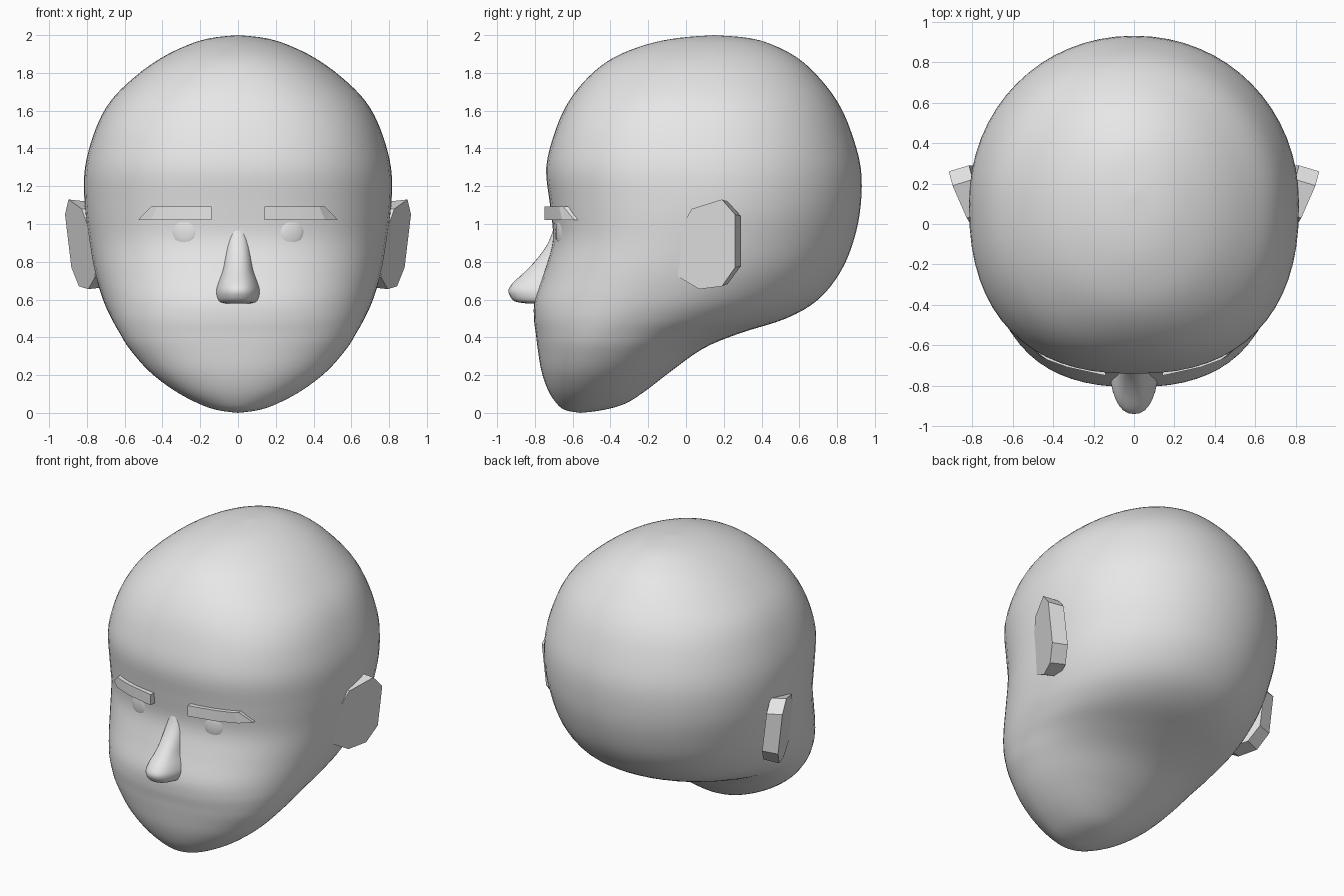
import bpy, bmesh, math
from mathutils import Matrix

if "Cube" in bpy.data.objects:
    bpy.data.objects.remove(bpy.data.objects["Cube"])

clay = bpy.data.materials.new("clay_grey")
clay.diffuse_color = (0.8, 0.8, 0.8, 1)
clay.use_nodes = True
clay.node_tree.nodes["Principled BSDF"].inputs["Base Color"].default_value = clay.diffuse_color


def finish(name, bm, angle=40):
    bmesh.ops.remove_doubles(bm, verts=bm.verts, dist=0.0005)
    bmesh.ops.recalc_face_normals(bm, faces=bm.faces)
    me = bpy.data.meshes.new(name)
    bm.to_mesh(me)
    bm.free()
    me.materials.append(clay)
    ob = bpy.data.objects.new(name, me)
    bpy.context.collection.objects.link(ob)
    bpy.ops.object.select_all(action='DESELECT')
    ob.select_set(True)
    bpy.context.view_layer.objects.active = ob
    bpy.ops.object.shade_smooth_by_angle(angle=math.radians(angle))
    return ob


def loft(rings, caps=True):
    """Skin a stack of closed rings with quads."""
    bm = bmesh.new()
    vs = [[bm.verts.new(p) for p in r] for r in rings]
    n = len(vs[0])
    for a, b in zip(vs, vs[1:]):
        for i in range(n):
            j = (i + 1) % n
            bm.faces.new((a[i], a[j], b[j], b[i]))
    if caps:
        bm.faces.new(vs[0])
        bm.faces.new(vs[-1])
    return bm


def spline(rows, steps):
    """Catmull-Rom interpolation of table rows."""
    out = []
    for k in range(len(rows) - 1):
        p = [rows[min(max(k + d, 0), len(rows) - 1)] for d in (-1, 0, 1, 2)]
        for s in range(steps):
            t = s / steps
            out.append([0.5 * (2 * b + (c - a) * t + (2 * a - 5 * b + 4 * c - d) * t * t
                               + (3 * b - a - 3 * c + d) * t ** 3) for a, b, c, d in zip(*p)])
    return out + [list(rows[-1])]


def power(v, n):
    return math.copysign(abs(v) ** (2 / n), v)


def section(z, front, back, w, mid, n_front, n_back, count):
    """Egg-shaped horizontal section, widest at y = mid."""
    ring = []
    for i in range(count):
        a = 2 * math.pi * i / count
        c, s = math.cos(a), math.sin(a)
        n, depth = (n_back, back - mid) if s > 0 else (n_front, mid - front)
        ring.append((w * power(c, n), mid + depth * power(s, n), z))
    return ring


# Head: z, front y, back y, half width, y of widest point
HEAD = [
    (0.0, -.56, -.56, 0, -.56), (.015, -.64, -.44, .11, -.55),
    (.05, -.685, -.32, .21, -.53), (.12, -.73, -.21, .34, -.50),
    (.22, -.765, -.08, .47, -.45), (.34, -.785, .09, .575, -.38),
    (.42, -.795, .28, .625, -.32), (.50, -.805, .53, .67, -.22),
    (.60, -.80, .70, .715, -.10), (.75, -.75, .82, .76, 0),
    (.92, -.705, .89, .79, .06), (1.1, -.72, .925, .812, .10),
    (1.3, -.74, .925, .81, .10), (1.5, -.69, .87, .755, .10),
    (1.65, -.62, .80, .675, .10), (1.78, -.515, .70, .545, .10),
    (1.88, -.385, .59, .405, .11), (1.95, -.21, .455, .26, .13),
    (1.985, -.04, .33, .14, .15), (2.0, .15, .15, 0, .15)]
rings = []
for z, f, b, w, m in spline(HEAD, 4):
    face = min(1, max(0, min(z / 0.5, (2 - z) / 0.5)))   # squarer around the face
    rings.append(section(z, f, b, w, m, 2 + 0.4 * face, 2.05, 64))
finish("head", loft(rings, caps=False), 80)

# Nose: z, tip y, half width
NOSE = [(.58, -.85, .09), (.59, -.905, .112), (.615, -.93, .122), (.65, -.94, .122),
        (.69, -.915, .11), (.75, -.85, .088), (.82, -.785, .075), (.90, -.73, .06),
        (.98, -.70, .04)]
finish("nose", loft([section(z, t, -.58, w, -.66, 2.3, 2, 32)
                     for z, t, w in spline(NOSE, 3)]), 50)

# Ear outline (y, z)
EAR = [(-.07, .90), (-.04, .72), (.07, .655), (.19, .67), (.26, .77),
       (.26, 1.05), (.19, 1.13), (.03, 1.08)]

for side, label in ((1, "right"), (-1, "left")):
    # Ear: slanted outer plate, chamfered in towards the skull
    outer = [(side * (.785 + .4 * (y + .07) - .12 * (1.06 - z)), y, z) for y, z in EAR]
    inner = [(x - side * .10, y + .03, .9 + (z - .9) * .95) for x, y, z in outer]
    finish("ear_" + label, loft([outer, inner]), 35)

    # Eyebrow: bent bar with a pointed outer end
    lower = [(.14, -.75), (.33, -.708), (.46, -.655), (.53, -.59)]
    upper = [(.14, -.75), (.33, -.708), (.43, -.672), (.46, -.65)]
    brow = []
    for (x0, y0), (x1, y1) in zip(lower, upper):
        brow.append([(side * x0, y0, 1.02), (side * x1, y1, 1.093),
                     (side * x1, y1 + .07, 1.093), (side * x0, y0 + .07, 1.02)])
    finish("eyebrow_" + label, loft(brow), 20)

    # Eye: shallow oval lying almost flush with the face
    bm = bmesh.new()
    bmesh.ops.create_uvsphere(bm, u_segments=24, v_segments=12, radius=1, matrix=(
        Matrix.Translation((side * .285, -.664, .96)) @ Matrix.Rotation(side * .25, 4, 'Z')
        @ Matrix.Diagonal((.07, .02, .08, 1))))
    finish("eye_" + label, bm, 60)
